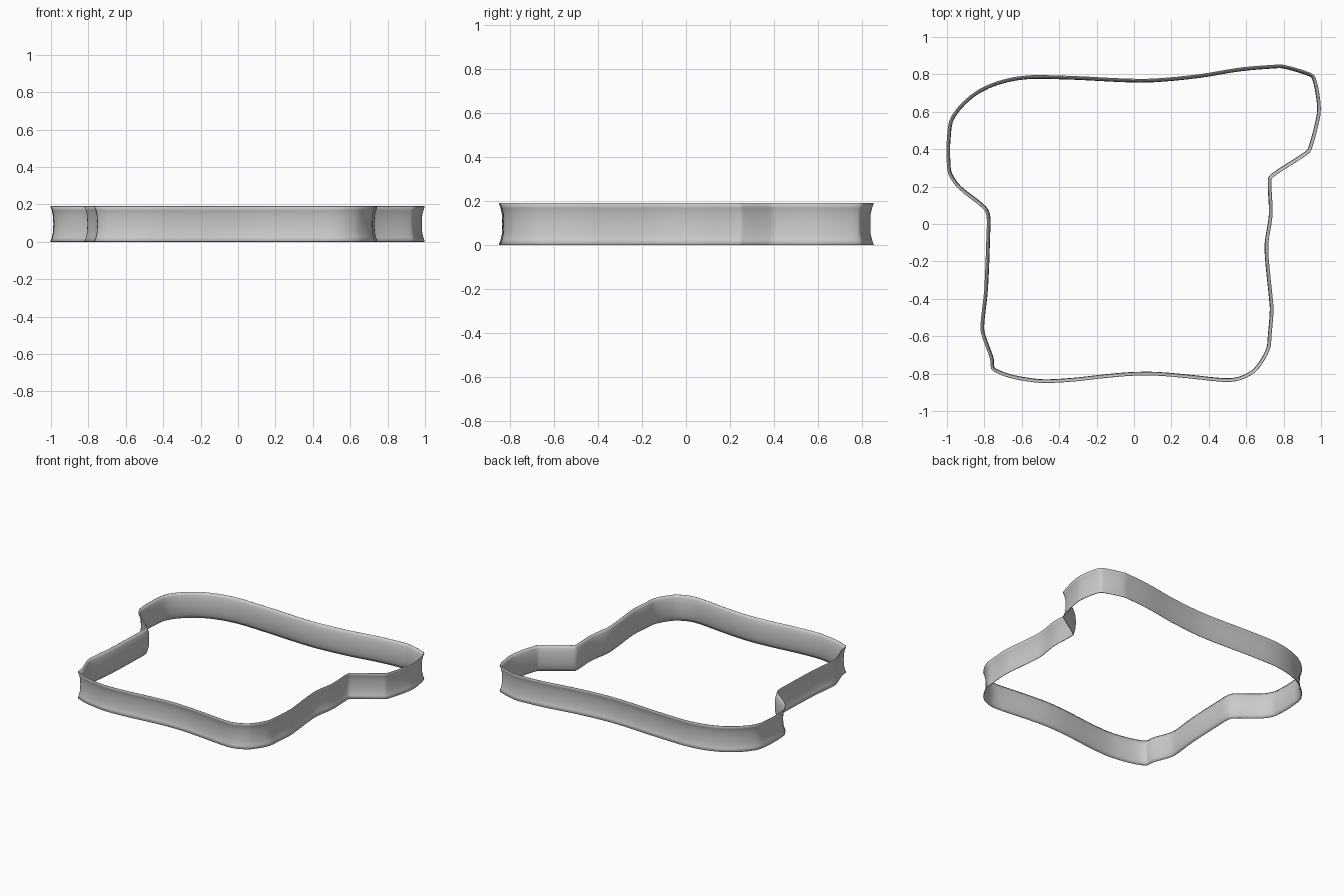
import bpy, bmesh
from mathutils import Vector

if "Cube" in bpy.data.objects:
    bpy.data.objects.remove(bpy.data.objects["Cube"])

# Bread-slice outline, centre of the wall seen from above, counterclockwise
OUTLINE = [
    (-.745, -.78), (-.54, -.835), (-.37, -.835), (-.13, -.81), (0, -.80), (.125, -.80),
    (.30, -.815), (.44, -.83), (.53, -.832), (.60, -.81), (.655, -.77), (.715, -.67),
    (.725, -.59), (.735, -.46), (.73, -.39), (.71, -.19), (.708, -.10), (.73, .05),
    (.725, .24), (.745, .265), (.92, .38), (.94, .405), (.985, .58), (.985, .66),
    (.96, .78), (.935, .80), (.80, .84), (.74, .84), (.565, .825), (.35, .79),
    (.11, .767), (-.05, .767), (-.37, .782), (-.62, .778), (-.825, .71), (-.965, .575),
    (-.99, .45), (-.99, .32), (-.98, .265), (-.93, .195), (-.80, .09), (-.778, .045),
    (-.778, -.055), (-.79, -.35), (-.81, -.54), (-.805, -.59), (-.76, -.715)]

# Wall section: (outward offset, height), flared at both rims
SECTION = [(.009, 0), (.001, .022), (-.005, .05), (-.007, .095),
           (-.005, .14), (.001, .168), (.009, .19)]


def smooth_loop(points, steps):
    """Closed Hermite curve with tangents limited by the segment length."""
    p = [Vector(q) for q in points]
    n = len(p)
    tan = [(p[(i + 1) % n] - p[i - 1]).normalized() for i in range(n)]
    out = []
    for i in range(n):
        a, b = p[i], p[(i + 1) % n]
        length = (b - a).length
        ta, tb = tan[i] * length, tan[(i + 1) % n] * length
        for s in range(steps):
            t = s / steps
            out.append(a * (2*t**3 - 3*t*t + 1) + ta * (t**3 - 2*t*t + t)
                       + b * (3*t*t - 2*t**3) + tb * (t**3 - t*t))
    return out


# Cutter wall: the section swept around the outline
path = smooth_loop(OUTLINE, 4)
n = len(path)
bm = bmesh.new()
rings = []
for i in range(n):
    d = (path[(i + 1) % n] - path[i - 1]).normalized()
    normal = Vector((d.y, -d.x))
    rings.append([bm.verts.new((*(path[i] + normal * off), z)) for off, z in SECTION])
for i in range(n):
    a, b = rings[i], rings[(i + 1) % n]
    for k in range(len(SECTION) - 1):
        bm.faces.new((a[k], b[k], b[k + 1], a[k + 1])).smooth = True
mesh = bpy.data.meshes.new("cutter_wall")
bm.to_mesh(mesh)
bm.free()
wall = bpy.data.objects.new("cutter_wall", mesh)
bpy.context.collection.objects.link(wall)

# Thin sheet-metal thickness
solid = wall.modifiers.new("thickness", "SOLIDIFY")
solid.thickness = .004
solid.offset = 0
